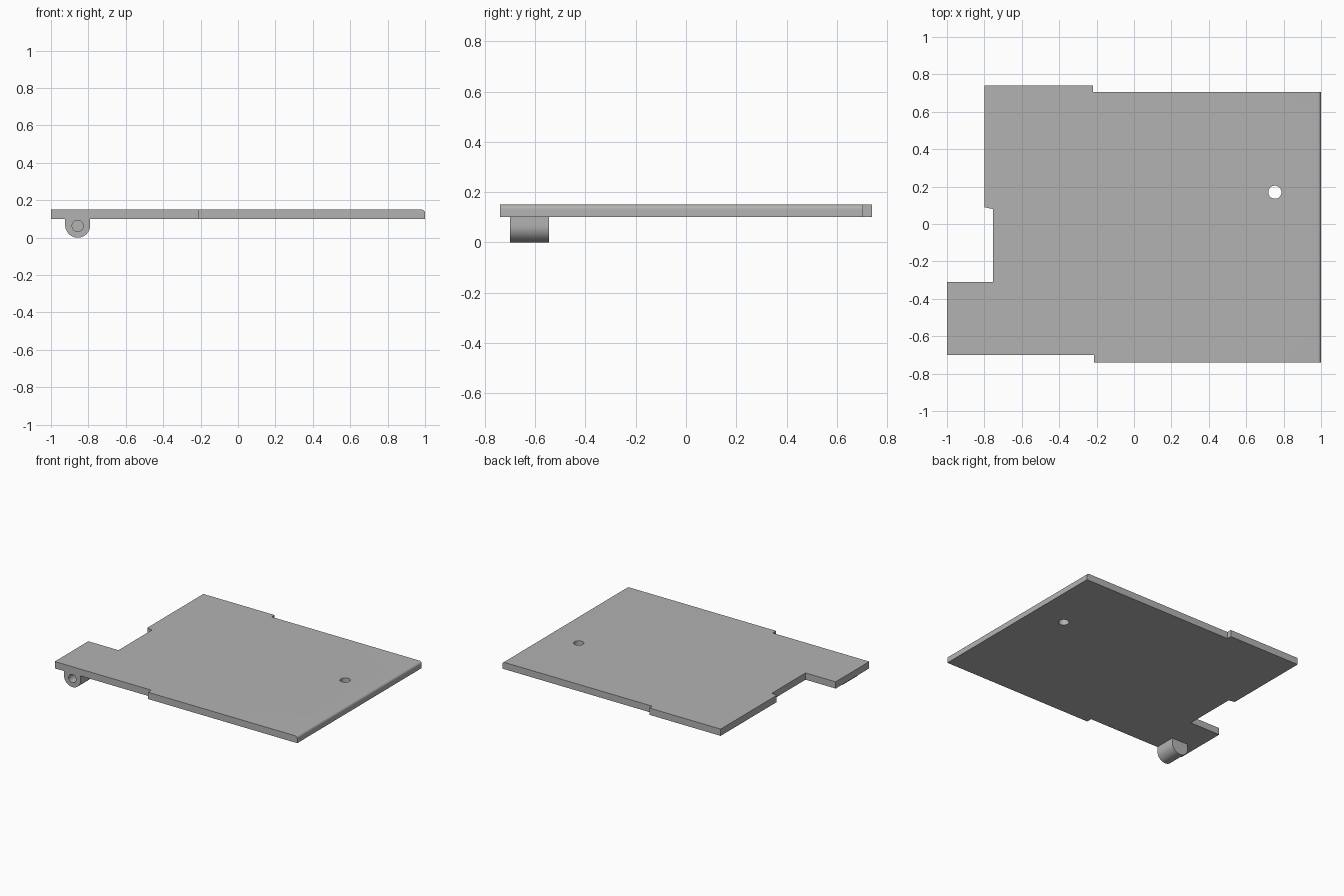
import bpy, bmesh, math
from mathutils import Vector, Matrix

cube = bpy.data.objects.get("Cube")
if cube:
    bpy.data.objects.remove(cube, do_unlink=True)

grey = bpy.data.materials.new("plain grey")
grey.use_nodes = True
colour = (0.45, 0.45, 0.45, 1)
grey.diffuse_color = colour
grey.node_tree.nodes["Principled BSDF"].inputs["Base Color"].default_value = colour


def finish(name, bm):
    bmesh.ops.recalc_face_normals(bm, faces=bm.faces)
    mesh = bpy.data.meshes.new(name)
    bm.to_mesh(mesh)
    bm.free()
    mesh.materials.append(grey)
    obj = bpy.data.objects.new(name, mesh)
    bpy.context.collection.objects.link(obj)
    return obj


def prism(points, direction):
    bm = bmesh.new()
    face = bm.faces.new([bm.verts.new(p) for p in points])
    moved = bmesh.ops.extrude_face_region(bm, geom=[face])["geom"]
    bmesh.ops.translate(bm, vec=Vector(direction),
                        verts=[v for v in moved if isinstance(v, bmesh.types.BMVert)])
    return bm


def drill(obj, name, centre, radius, depth, rotation=Matrix()):
    bm = bmesh.new()
    bmesh.ops.create_cone(bm, cap_ends=True, segments=48, radius1=radius, radius2=radius,
                          depth=depth, matrix=Matrix.Translation(centre) @ rotation)
    cutter = finish(name, bm)
    cutter.hide_render = True
    mod = obj.modifiers.new("hole", 'BOOLEAN')
    mod.operation = 'DIFFERENCE'
    mod.solver = 'EXACT'
    mod.object = cutter
    bpy.ops.object.select_all(action='DESELECT')
    obj.select_set(True)
    bpy.context.view_layer.objects.active = obj
    bpy.ops.object.modifier_apply(modifier=mod.name)
    bpy.data.objects.remove(cutter, do_unlink=True)
    bpy.ops.object.shade_smooth_by_angle(angle=math.radians(30))


# Notched plate with a rounded upper left edge
bottom, top = 0.10, 0.15
outline = [(-1, -0.70), (-0.215, -0.70), (-0.215, -0.74), (1, -0.74),
           (1, 0.705), (-0.22, 0.705), (-0.22, 0.74), (-0.80, 0.74),
           (-0.80, 0.09), (-0.755, 0.08), (-0.755, -0.31), (-1, -0.31)]
bm = prism([(x, y, bottom) for x, y in outline], (0, 0, top - bottom))
edge = [e for e in bm.edges if all(v.co.x > 0.99 and v.co.z > 0.14 for v in e.verts)]
bmesh.ops.bevel(bm, geom=edge, offset=0.018, segments=8, profile=0.5, affect='EDGES')
plate = finish("plate", bm)
drill(plate, "plate_hole_cutter", (0.753, 0.17, 0.125), 0.035, 0.2)

# U-shaped lug under the plate with a blind hole in its front
cx, r, front, back = -0.857, 0.067, -0.70, -0.545
arc = [(cx + r * math.cos(a), front, r + r * math.sin(a))
       for a in (math.pi + math.pi * i / 32 for i in range(33))]
section = [(cx - r, front, bottom)] + arc + [(cx + r, front, bottom)]
lug = finish("pivot_lug", prism(section, (0, back - front, 0)))
drill(lug, "lug_hole_cutter", (cx, front, 0.063), 0.03, 0.2,
      Matrix.Rotation(math.pi / 2, 4, 'X'))
